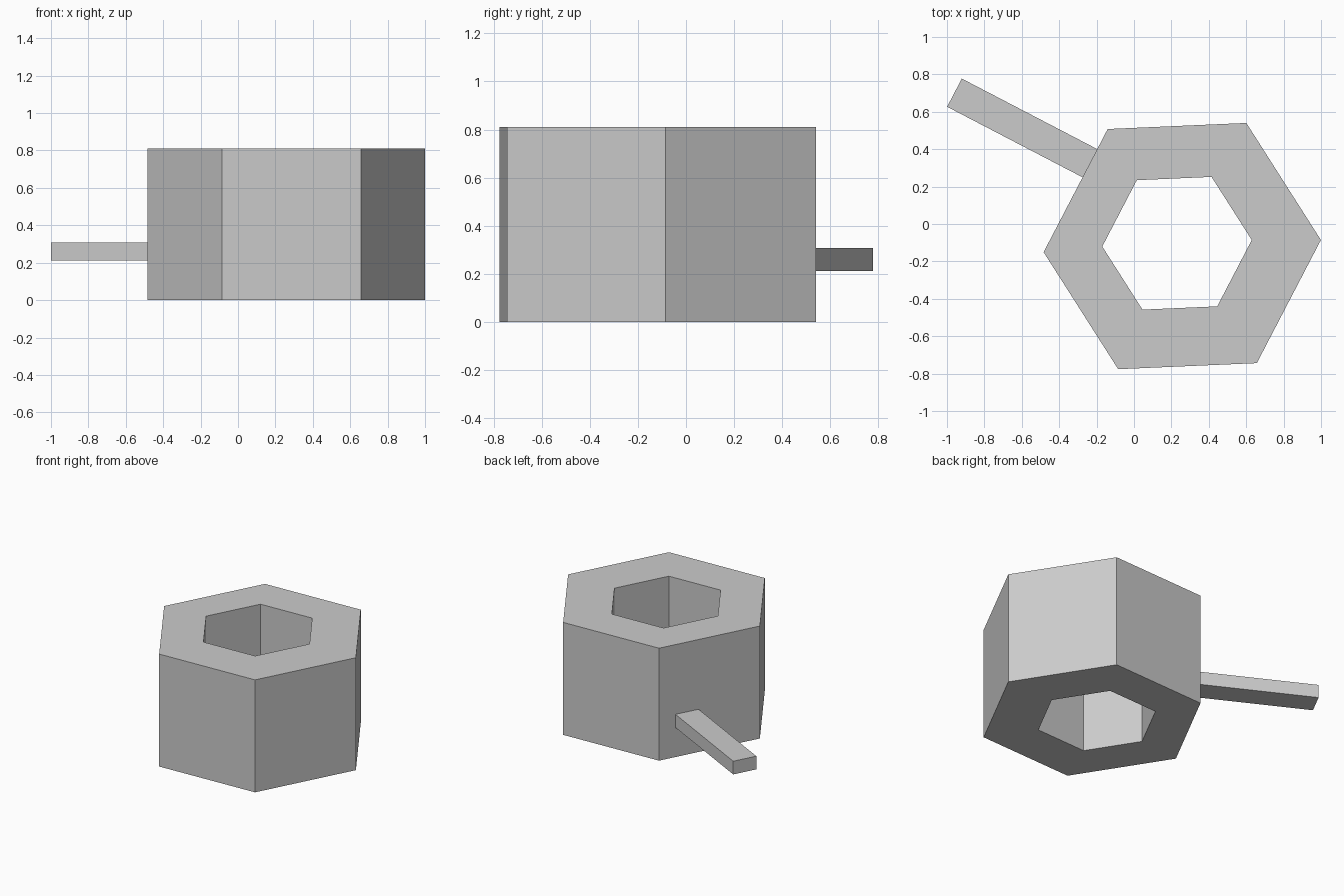
import bpy, bmesh
from math import cos, sin, radians
from mathutils import Vector, Matrix

cube = bpy.data.objects.get("Cube")
if cube:
    bpy.data.objects.remove(cube, do_unlink=True)

TURN = radians(2.5)
HEIGHT = 0.81
CENTRE = Vector((0.258, -0.118, 0))
HOLE_CENTRE = Vector((0.23, -0.103, 0))

grey = bpy.data.materials.new("plain_grey")
grey.use_nodes = True
grey.diffuse_color = (0.6, 0.6, 0.6, 1)
grey.node_tree.nodes["Principled BSDF"].inputs["Base Color"].default_value = (0.6, 0.6, 0.6, 1)


def add_object(name, bm):
    bmesh.ops.recalc_face_normals(bm, faces=bm.faces)
    mesh = bpy.data.meshes.new(name)
    bm.to_mesh(mesh)
    bm.free()
    mesh.materials.append(grey)
    obj = bpy.data.objects.new(name, mesh)
    bpy.context.collection.objects.link(obj)
    return obj


def hexagon(bm, centre, radius, z):
    angles = [TURN + radians(60 * i) for i in range(6)]
    return [bm.verts.new(centre + Vector((radius * cos(a), radius * sin(a), z))) for a in angles]


# Hexagonal body with an off-centre hexagonal bore
bm = bmesh.new()
rings = [hexagon(bm, CENTRE, 0.742, 0), hexagon(bm, CENTRE, 0.742, HEIGHT),
         hexagon(bm, HOLE_CENTRE, 0.4, HEIGHT), hexagon(bm, HOLE_CENTRE, 0.4, 0)]
for k, ring in enumerate(rings):
    following = rings[(k + 1) % 4]
    for i in range(6):
        j = (i + 1) % 6
        bm.faces.new((ring[i], ring[j], following[j], following[i]))
add_object("hexagonal_body", bm)

# Side bar standing square to one wall of the body
start, end, offset = 0.635, 1.459, -0.165
bm = bmesh.new()
bmesh.ops.create_cube(bm, size=1)
bmesh.ops.scale(bm, vec=(end - start, 0.17, 0.095), verts=bm.verts)
bmesh.ops.translate(bm, vec=((start + end) / 2, offset, 0.26), verts=bm.verts)
bmesh.ops.rotate(bm, matrix=Matrix.Rotation(TURN + radians(150), 3, "Z"), verts=bm.verts)
bmesh.ops.translate(bm, vec=CENTRE, verts=bm.verts)
add_object("side_bar", bm)
